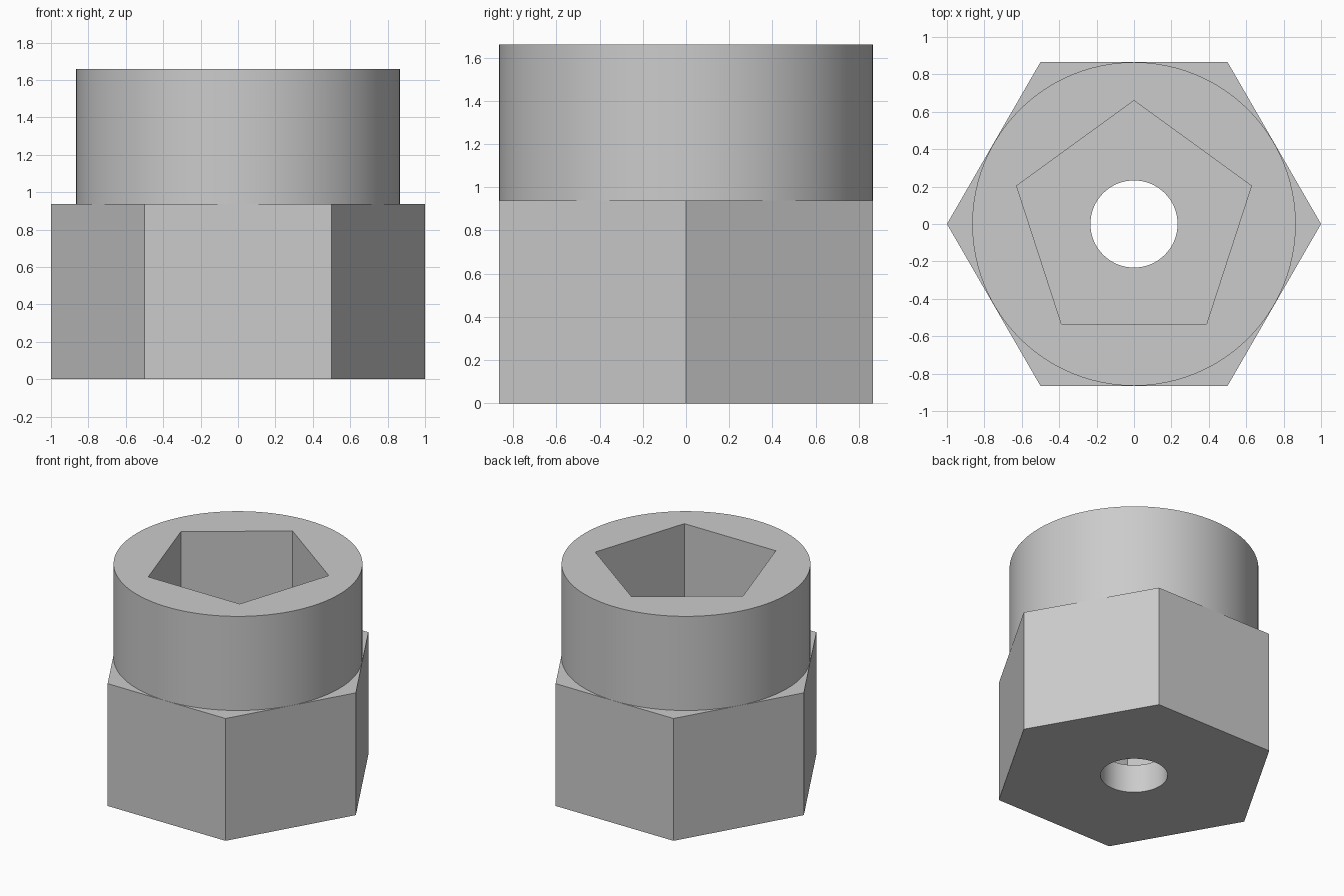
import bpy
import math

cube = bpy.data.objects.get("Cube")
if cube:
    bpy.data.objects.remove(cube, do_unlink=True)

HEX_TOP, TOP, FLOOR = 0.938, 1.66, 0.217

steel = bpy.data.materials.new("plain_grey")
steel.use_nodes = True
GREY = (0.6, 0.6, 0.6, 1.0)
steel.diffuse_color = GREY
steel.node_tree.nodes["Principled BSDF"].inputs["Base Color"].default_value = GREY


def prism(name, sides, radius, bottom, top, turn=0.0):
    """Upright prism with its first corner turned from +y."""
    bpy.ops.mesh.primitive_cylinder_add(
        vertices=sides, radius=radius, depth=top - bottom,
        location=(0, 0, (bottom + top) / 2), rotation=(0, 0, turn))
    obj = bpy.context.object
    obj.name = name
    bpy.ops.object.transform_apply(location=True, rotation=True, scale=True)
    obj.data.materials.append(steel)
    return obj


def combine(body, tool, operation):
    """Apply a boolean to the body and discard the tool."""
    mod = body.modifiers.new(tool.name, "BOOLEAN")
    mod.operation = operation
    mod.solver = "EXACT"
    mod.object = tool
    bpy.context.view_layer.objects.active = body
    bpy.ops.object.modifier_apply(modifier=mod.name)
    bpy.data.objects.remove(tool, do_unlink=True)


# Hexagonal base with corners on the x axis, and the round collar above it
body = prism("hex_socket_body", 6, 1.0, 0, HEX_TOP, math.radians(30))
combine(body, prism("round_collar", 96, 0.865, 0.5, TOP), "UNION")

# Five-sided socket from the top, then the round hole through its floor
combine(body, prism("socket_cutter", 5, 0.66, FLOOR, TOP + 0.2), "DIFFERENCE")
combine(body, prism("hole_cutter", 64, 0.233, -0.2, FLOOR + 0.2), "DIFFERENCE")

# Smooth round walls, sharp corners
bpy.ops.object.select_all(action="DESELECT")
body.select_set(True)
bpy.context.view_layer.objects.active = body
bpy.ops.object.shade_smooth_by_angle(angle=math.radians(30))
